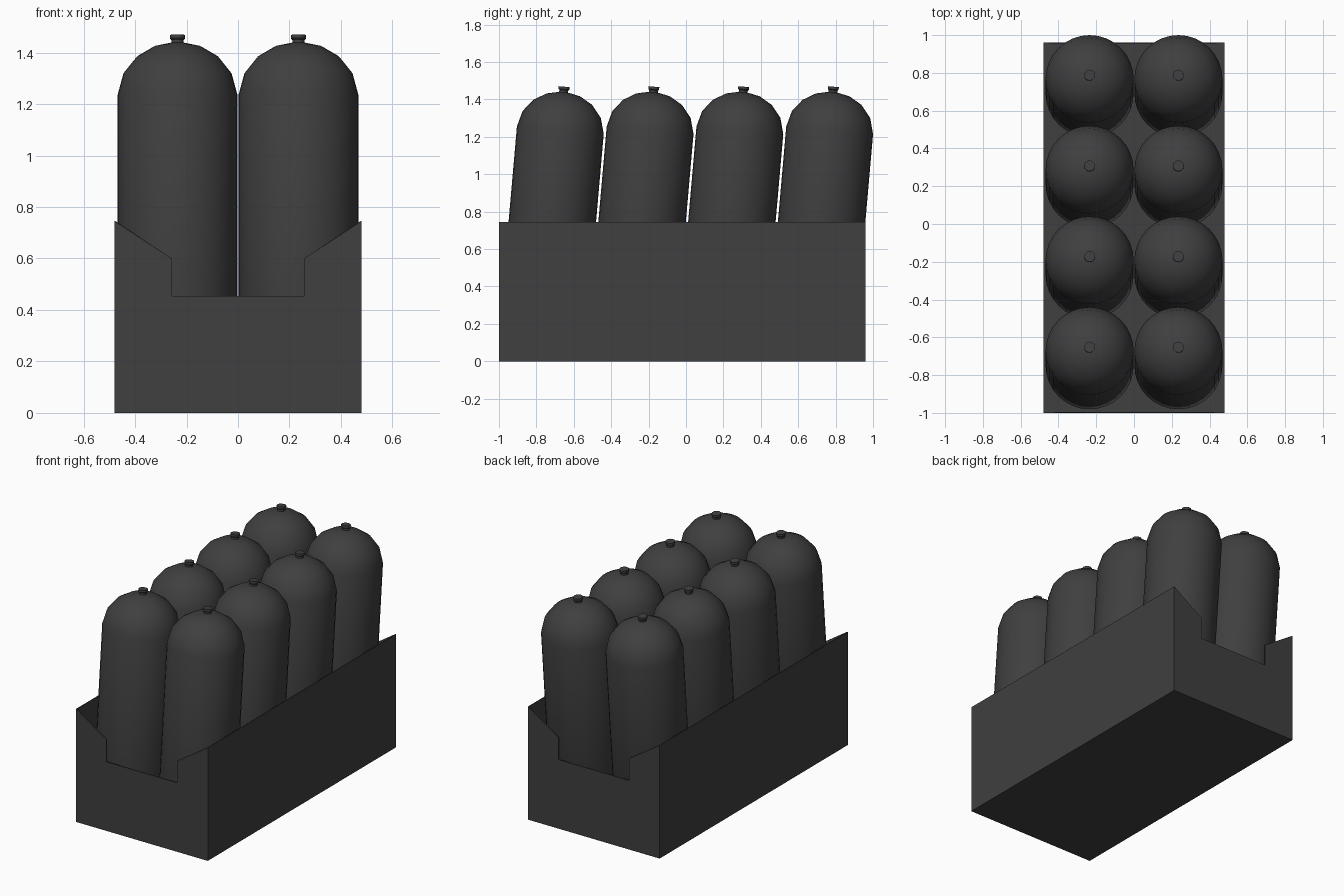
import bpy, bmesh, math

cube = bpy.data.objects.get("Cube")
if cube:
    bpy.data.objects.remove(cube)


def make_material(name, value):
    mat = bpy.data.materials.new(name)
    mat.use_nodes = True
    color = (value, value, value, 1)
    mat.diffuse_color = color
    mat.node_tree.nodes["Principled BSDF"].inputs["Base Color"].default_value = color
    return mat


charcoal = make_material("charcoal", 0.05)


def add_object(name, mesh):
    mesh.materials.append(charcoal)
    obj = bpy.data.objects.new(name, mesh)
    bpy.context.collection.objects.link(obj)
    return obj


# Open crate: notched end panels, straight sides and a floor
HALF_W, FRONT, BACK, TOP = 0.48, -1.0, 0.96, 0.745
half_profile = [(HALF_W, 0), (HALF_W, TOP), (0.257, 0.6), (0.257, 0.455)]
profile = half_profile + [(-x, z) for x, z in reversed(half_profile)]

bm = bmesh.new()
ends = []
for y in (FRONT, BACK):
    ring = [bm.verts.new((x, y, z)) for x, z in profile]
    bm.faces.new(ring)
    ends.append(ring)
front, back = ends
for a, b in ((0, 1), (-1, -2), (0, -1)):
    bm.faces.new((front[a], front[b], back[b], back[a]))
bmesh.ops.recalc_face_normals(bm, faces=bm.faces)
# An open shell can be oriented inward, so make the floor face down
floor = min(bm.faces, key=lambda f: f.calc_center_median().z)
floor.normal_update()
if floor.normal.z > 0:
    bmesh.ops.reverse_faces(bm, faces=bm.faces)
mesh = bpy.data.meshes.new("crate")
bm.to_mesh(mesh)
bm.free()
crate = add_object("crate", mesh)
wall = crate.modifiers.new("wall", "SOLIDIFY")
wall.thickness = 0.005
wall.offset = -1


# Turned parts: spin a radius and height profile around z
def lathe(name, points, sides):
    bm = bmesh.new()
    rings = []
    for r, z in points:
        angles = [2 * math.pi * i / sides for i in range(sides)]
        rings.append([bm.verts.new((r * math.cos(a), r * math.sin(a), z)) for a in angles])
    for low, high in zip(rings, rings[1:]):
        for i in range(sides):
            j = (i + 1) % sides
            bm.faces.new((low[i], low[j], high[j], high[i]))
    bm.faces.new(rings[0][::-1])
    bm.faces.new(rings[-1])
    mesh = bpy.data.meshes.new(name)
    bm.to_mesh(mesh)
    bm.free()
    return mesh


R = 0.233
body_mesh = lathe("bottle", [(0.17, -0.98), (0.215, -0.95), (R, -0.88), (R, 0),
                             (0.21, 0.085), (0.158, 0.15), (0.09, 0.19),
                             (0.03, 0.203)], 32)
nozzle_mesh = lathe("nozzle", [(0.024, 0.19), (0.024, 0.215), (0.029, 0.22),
                               (0.029, 0.234)], 12)
body_mesh.materials.append(charcoal)
nozzle_mesh.materials.append(charcoal)

# Two columns of four bottles, all leaning back
for row in range(4):
    for side, x in (("left", 0.235), ("right", -0.235)):
        for part, mesh in (("bottle", body_mesh), ("nozzle", nozzle_mesh)):
            obj = bpy.data.objects.new(f"{part}_{side}_{row + 1}", mesh)
            bpy.context.collection.objects.link(obj)
            obj.location = (x, -0.672 + 0.48 * row, 1.235)
            obj.rotation_euler.x = math.radians(-5)

# Smooth the turned surfaces, keeping rims crisp
bpy.ops.object.select_all(action="DESELECT")
for name in ("bottle_left_1", "nozzle_left_1"):
    obj = bpy.data.objects[name]
    obj.select_set(True)
    bpy.context.view_layer.objects.active = obj
bpy.ops.object.shade_smooth_by_angle(angle=math.radians(35))
